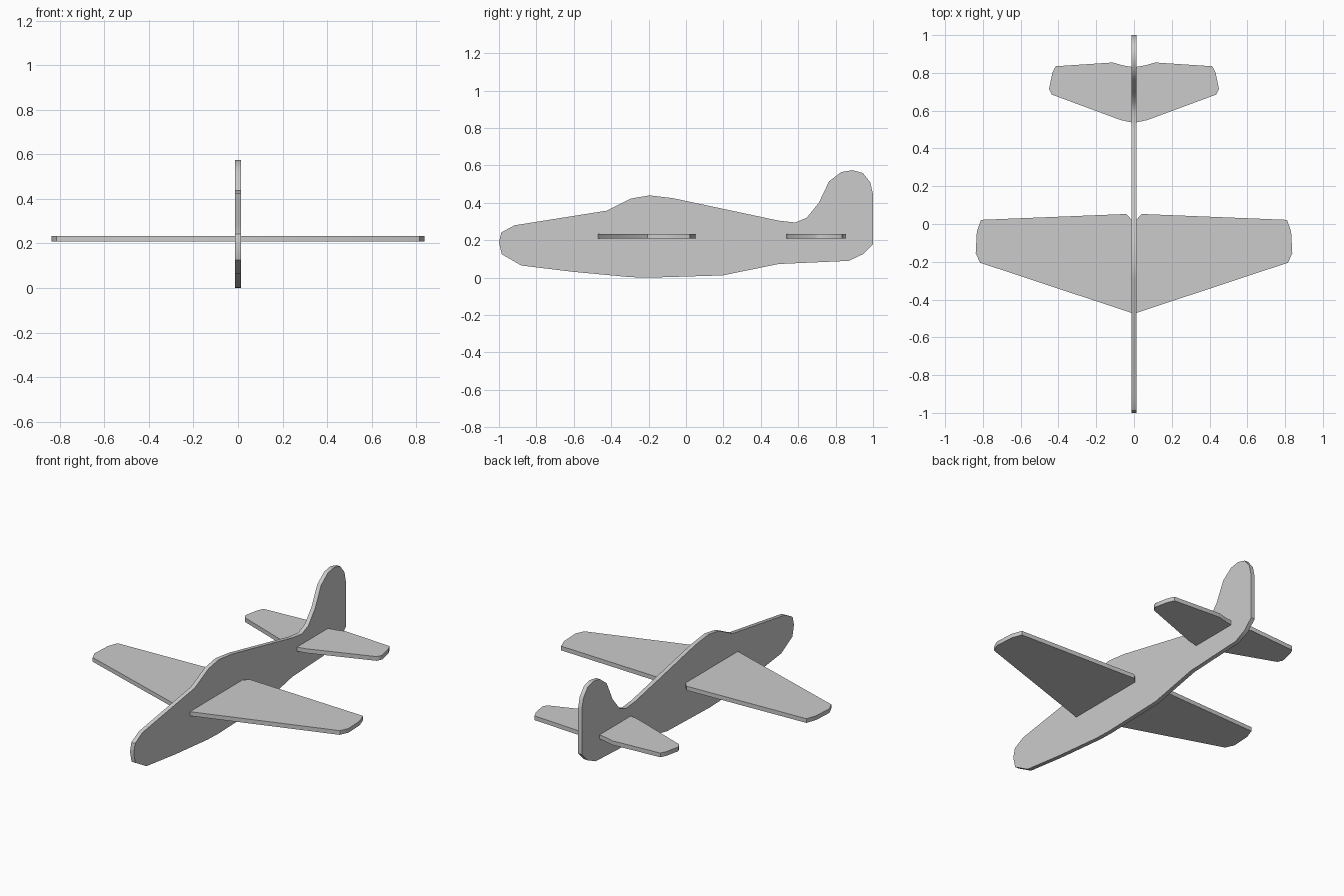
import bpy
import bmesh
import math
from mathutils import Matrix, Vector

THICKNESS = 0.025
PLATE_HEIGHT = 0.221

default_cube = bpy.data.objects.get("Cube")
if default_cube:
    bpy.data.objects.remove(default_cube, do_unlink=True)

# One plain grey for the whole glider
GREY = (0.6, 0.6, 0.6, 1.0)
grey = bpy.data.materials.new("plain grey")
grey.use_nodes = True
grey.diffuse_color = GREY
grey.node_tree.nodes["Principled BSDF"].inputs["Base Color"].default_value = GREY


def cut_sheet(name, outline, placement):
    """Cut a flat sheet to an outline, centre its thickness and place it."""
    bm = bmesh.new()
    face = bm.faces.new([bm.verts.new((u, v, -THICKNESS / 2)) for u, v in outline])
    extruded = bmesh.ops.extrude_face_region(bm, geom=[face])["geom"]
    moved = [item for item in extruded if isinstance(item, bmesh.types.BMVert)]
    bmesh.ops.translate(bm, verts=moved, vec=Vector((0, 0, THICKNESS)))
    bmesh.ops.recalc_face_normals(bm, faces=bm.faces[:])
    bmesh.ops.transform(bm, matrix=placement, verts=bm.verts[:])
    mesh = bpy.data.meshes.new(name)
    bm.to_mesh(mesh)
    bm.free()
    mesh.materials.append(grey)
    sheet = bpy.data.objects.new(name, mesh)
    bpy.context.collection.objects.link(sheet)
    # Rounded rim, crisp sheet edges
    bpy.ops.object.select_all(action="DESELECT")
    sheet.select_set(True)
    bpy.context.view_layer.objects.active = sheet
    bpy.ops.object.shade_smooth_by_angle(angle=math.radians(45))
    return sheet


def mirrored(half):
    """Complete a half outline that starts and ends on the centre line."""
    return half + [(-x, y) for x, y in reversed(half[1:-1])]


# Fuselage profile: belly from nose to tail, then fin, spine and canopy
belly = [(-1, 0.19), (-0.985, 0.125), (-0.88, 0.065), (-0.61, 0.032),
         (-0.3, 0.003), (-0.2, 0), (0.195, 0.012), (0.495, 0.073), (0.87, 0.09),
         (0.945, 0.125), (1, 0.18)]
fin = [(1, 0.445), (0.985, 0.51), (0.945, 0.56), (0.89, 0.575), (0.83, 0.565),
       (0.765, 0.515), (0.71, 0.4), (0.645, 0.32), (0.585, 0.295)]
spine = [(0.495, 0.305), (-0.07, 0.425), (-0.195, 0.44), (-0.295, 0.423),
         (-0.425, 0.358), (-0.917, 0.28), (-0.987, 0.242)]

# Half plans of the wing and tailplane, from leading to trailing edge
wing_half = [(0, -0.475), (0.815, -0.205), (0.838, -0.155), (0.832, -0.04),
             (0.81, 0.022), (0.04, 0.053), (0.015, 0.025), (0, 0.02)]
tail_half = [(0, 0.535), (0.07, 0.55), (0.435, 0.685), (0.45, 0.715),
             (0.432, 0.8), (0.415, 0.835), (0.112, 0.855), (0.06, 0.84), (0, 0.83)]

# Sheet axes u, v, normal become y, z, x for the upright fuselage
upright = Matrix(((0, 0, 1, 0), (1, 0, 0, 0), (0, 1, 0, 0), (0, 0, 0, 1)))
level = Matrix.Translation((0, 0, PLATE_HEIGHT))

cut_sheet("fuselage_and_fin", belly + fin + spine, upright)
cut_sheet("main_wing", mirrored(wing_half), level)
cut_sheet("tailplane", mirrored(tail_half), level)
